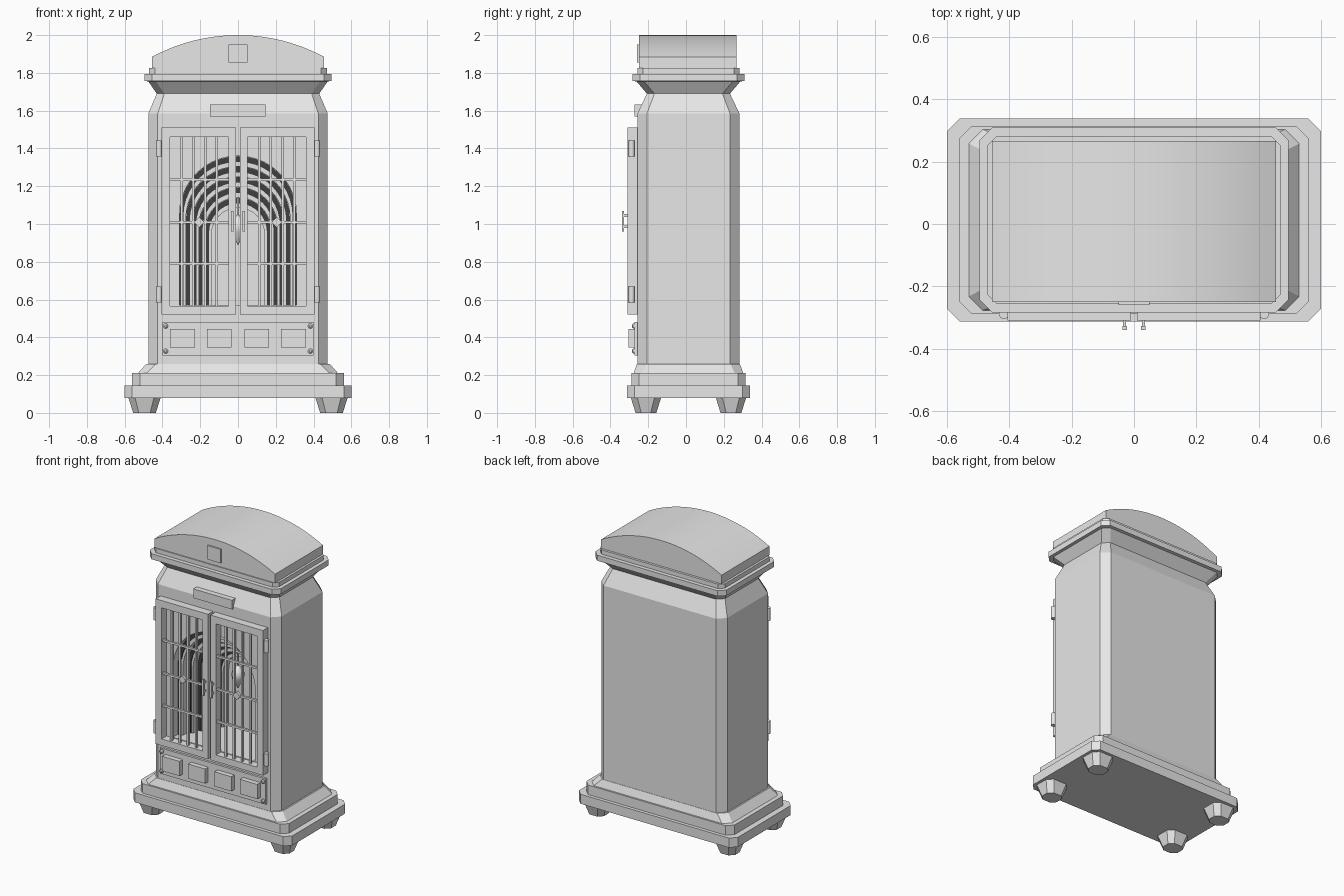
import bpy, bmesh, math

if "Cube" in bpy.data.objects:
    bpy.data.objects.remove(bpy.data.objects["Cube"], do_unlink=True)


def material(name, c):
    m = bpy.data.materials.new(name)
    m.use_nodes = True
    m.diffuse_color = (c, c, c, 1)
    m.node_tree.nodes["Principled BSDF"].inputs["Base Color"].default_value = (c, c, c, 1)
    return m


GREY = material("light grey", 0.8)
DARK = material("charcoal", 0.05)
YC = 0.013  # depth centre of the cabinet


def finish(name, bm, mat=GREY, smooth=False):
    bmesh.ops.recalc_face_normals(bm, faces=bm.faces[:])
    me = bpy.data.meshes.new(name)
    bm.to_mesh(me)
    bm.free()
    ob = bpy.data.objects.new(name, me)
    bpy.context.collection.objects.link(ob)
    me.materials.append(mat)
    if smooth:
        bpy.ops.object.select_all(action='DESELECT')
        ob.select_set(True)
        bpy.context.view_layer.objects.active = ob
        bpy.ops.object.shade_smooth_by_angle(angle=math.radians(30))
    return ob


def loft(name, sections, cx=0, cy=YC):
    """Stack of chamfered rectangles: (z, half x, half y, chamfer)."""
    bm = bmesh.new()
    rings = []
    for z, hx, hy, c in sections:
        pts = [(hx - c, -hy), (hx, c - hy), (hx, hy - c), (hx - c, hy),
               (c - hx, hy), (-hx, hy - c), (-hx, c - hy), (c - hx, -hy)]
        rings.append([bm.verts.new((cx + x, cy + y, z)) for x, y in pts])
    for a, b in zip(rings, rings[1:]):
        for i in range(8):
            j = (i + 1) % 8
            bm.faces.new((a[i], a[j], b[j], b[i]))
    bm.faces.new(rings[0])
    bm.faces.new(rings[-1])
    return finish(name, bm)


def prism(name, profile, y0, y1, mat=GREY, smooth=False):
    """Front profile of (x, z) points, extruded from y0 to y1."""
    bm = bmesh.new()
    a = [bm.verts.new((x, y0, z)) for x, z in profile]
    b = [bm.verts.new((x, y1, z)) for x, z in profile]
    n = len(a)
    for i in range(n):
        j = (i + 1) % n
        bm.faces.new((a[i], a[j], b[j], b[i]))
    bm.faces.new(a)
    bm.faces.new(b)
    return finish(name, bm, mat, smooth)


def box(name, x0, x1, y0, y1, z0, z1):
    return prism(name, [(x0, z0), (x1, z0), (x1, z1), (x0, z1)], y0, y1)


def lathe(name, profile, cx, cy, axis='Z', cz=0, n=16):
    """Revolve (radius, height) points about Z, or about Y pointing forward."""
    bm = bmesh.new()
    rings = []
    for r, h in profile:
        ring = []
        for k in range(n):
            t = 2 * math.pi * k / n
            p, q = r * math.cos(t), r * math.sin(t)
            co = (cx + p, cy + q, cz + h) if axis == 'Z' else (cx + p, cy - h, cz + q)
            ring.append(bm.verts.new(co))
        rings.append(ring)
    for a, b in zip(rings, rings[1:]):
        for i in range(n):
            j = (i + 1) % n
            bm.faces.new((a[i], a[j], b[j], b[i]))
    bm.faces.new(rings[0])
    bm.faces.new(rings[-1])
    return finish(name, bm, smooth=True)


def arch(rx, apex, n=20, floor=0.57):
    spring = apex - rx
    arc = [(rx * math.cos(math.pi * k / n), spring + rx * math.sin(math.pi * k / n))
           for k in range(n + 1)]
    return [(rx, floor)] + arc + [(-rx, floor)]


# Feet and stepped plinth
for sx, side in ((-1, "right"), (1, "left")):
    for sy, end in ((-1, "front"), (1, "back")):
        loft(f"{end}_{side}_foot", [(0, 0.06, 0.055, 0.03), (0.08, 0.085, 0.08, 0.035)],
             sx * 0.495, YC + sy * 0.225)
loft("plinth_lower", [(0.08, 0.6, 0.325, 0.04), (0.145, 0.6, 0.325, 0.04)])
loft("plinth_upper", [(0.145, 0.56, 0.302, 0.04), (0.21, 0.56, 0.302, 0.04)])
loft("plinth_slope", [(0.21, 0.53, 0.29, 0.045), (0.26, 0.485, 0.272, 0.05)])

# Cabinet with tapered shoulders, hollowed by a receding arched niche
body = loft("cabinet_body", [(0.25, 0.475, 0.27, 0.05), (1.585, 0.475, 0.27, 0.05),
                             (1.69, 0.43, 0.22, 0.04)])
RINGS = 5
for i in range(RINGS + 1):
    rx, apex, back = 0.31 - 0.034 * i, 1.36 - 0.055 * i, -0.2 + 0.06 * i
    cutter = prism("niche_cutter", arch(rx, apex), -0.5, back)
    cutter.hide_render = True
    mod = body.modifiers.new("niche", 'BOOLEAN')
    mod.operation = 'DIFFERENCE'
    mod.solver = 'EXACT'
    mod.object = cutter
    bpy.context.view_layer.objects.active = body
    bpy.ops.object.modifier_apply(modifier=mod.name)
    bpy.data.objects.remove(cutter, do_unlink=True)
    if i < RINGS:  # dark band on each ledge
        outer, inner = arch(rx - 0.001, apex - 0.001), arch(rx - 0.021, apex - 0.031)
        prism(f"niche_band_{i + 1}", outer + inner[::-1], back - 0.006, back + 0.001, DARK)

# Pendulum hanging in the niche
lathe("pendulum_rod", [(0.006, 1.03), (0.006, 1.145)], 0, 0)
lathe("pendulum_bob", [(0.002, 0.89), (0.016, 0.92), (0.036, 0.955), (0.042, 0.985),
                       (0.034, 1.015), (0.016, 1.035), (0.004, 1.05)], 0, 0)

# Cornice and barrel roof
loft("cornice", [(1.69, 0.43, 0.22, 0.04), (1.755, 0.475, 0.275, 0.04),
                 (1.757, 0.495, 0.297, 0.04), (1.795, 0.495, 0.297, 0.04)])
loft("cornice_cap", [(1.795, 0.47, 0.27, 0.03), (1.825, 0.47, 0.27, 0.03)])
R = (0.455 ** 2 + 0.115 ** 2) / 0.23
half = math.asin(0.455 / R)
roof = [(R * math.sin(half * (1 - k / 12)), 2 - R + R * math.cos(half * (1 - k / 12)))
        for k in range(25)]
prism("barrel_roof", [(0.455, 1.825)] + roof + [(-0.455, 1.825)], -0.25, 0.267, smooth=True)
box("roof_plate", -0.05, 0.05, -0.26, -0.24, 1.855, 1.95)
box("name_plate", -0.147, 0.145, -0.272, -0.22, 1.57, 1.632)

# Pair of glazed-style doors
for s, side in ((-1, "right"), (1, "left")):
    def part(name, x0, x1, y0, y1, z0, z1):
        return box(f"{side}_{name}", s * x0, s * x1, y0, y1, z0, z1)

    F, B = -0.31, -0.255
    part("door_inner_stile", 0.01, 0.05, F, B, 0.52, 1.51)
    part("door_outer_stile", 0.36, 0.405, F, B, 0.52, 1.51)
    part("door_bottom_rail", 0.05, 0.36, F, B, 0.52, 0.565)
    part("door_top_rail", 0.05, 0.36, F, B, 1.46, 1.51)
    for k in range(1, 5):
        x = 0.05 + 0.062 * k
        part(f"door_bar_{k}", x - 0.007, x + 0.007, -0.296, -0.282, 0.56, 1.465)
    for k, z in enumerate((0.79, 1.01, 1.235)):
        part(f"door_crossbar_{k + 1}", 0.045, 0.365, -0.302, -0.288, z - 0.007, z + 0.007)
    prism(f"{side}_door_diamond", [(s * 0.205 + 0.028 * a, 1.01 + 0.028 * b)
          for a, b in ((1, 0), (0, 1), (-1, 0), (0, -1))], -0.31, -0.29)
    for k, z in enumerate((0.627, 1.4)):
        lathe(f"{side}_hinge_{k + 1}", [(0.016, z - 0.042), (0.016, z + 0.042)], s * 0.418, -0.288)
    # Handle: two posts and a grip
    part("handle_grip", 0.023, 0.037, -0.34, -0.328, 0.96, 1.07)
    for k, z in enumerate((0.985, 1.045)):
        part(f"handle_post_{k + 1}", 0.025, 0.035, -0.33, -0.305, z - 0.007, z + 0.007)

    # Raised tiles and studs on the lower panel
    for k, (x0, x1) in enumerate(((0.035, 0.163), (0.228, 0.36))):
        part(f"panel_tile_{k + 1}", x0, x1, -0.305, -0.265, 0.345, 0.445)
    for k, z in enumerate((0.327, 0.46)):
        lathe(f"{side}_panel_stud_{k + 1}", [(0.013, 0), (0.013, 0.012), (0.006, 0.018)],
              s * 0.383, -0.268, 'Y', z)
box("lower_panel", -0.4, 0.4, -0.272, -0.25, 0.305, 0.48)
